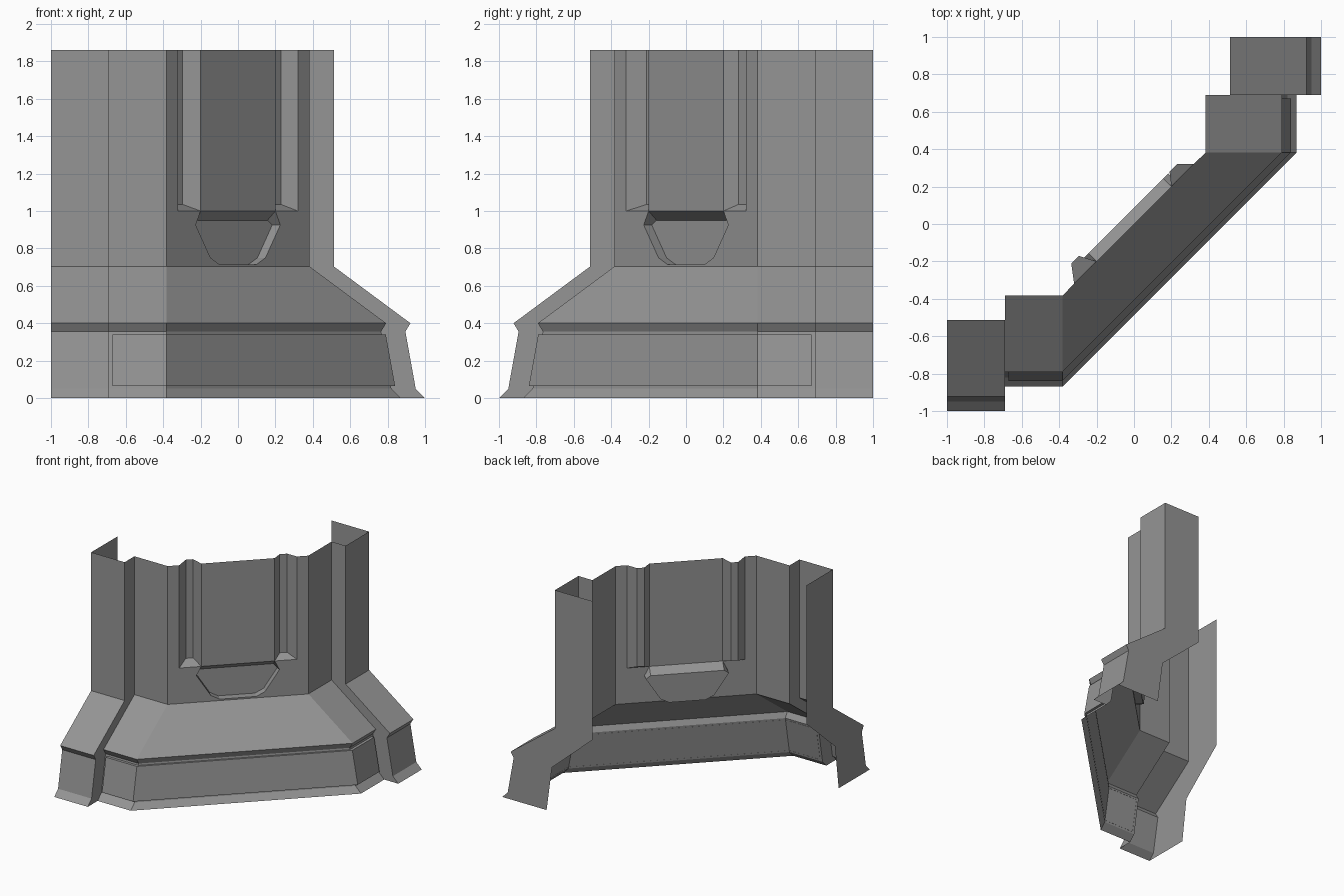
import bpy

cube = bpy.data.objects.get("Cube")
if cube:
    bpy.data.objects.remove(cube, do_unlink=True)

stone = bpy.data.materials.new("plain grey")
stone.use_nodes = True
GREY = (0.3, 0.3, 0.3, 1)
stone.diffuse_color = GREY
stone.node_tree.nodes["Principled BSDF"].inputs["Base Color"].default_value = GREY

TOP = 1.86
# Wall profile: distance outward and height, from the ground up
PIER = [(1.0, 0), (0.95, 0.05), (0.895, 0.355), (0.922, 0.4), (0.513, 0.703), (0.513, TOP)]
SETBACK = 0.13
MIDDLE = [(w - SETBACK, z) for w, z in PIER]
# Inner edge of the end walls, from the top down
INNER = [(0.165, TOP), (0.165, 0.7), (0.54, 0.37), (0.59, 0)]
STEP, BEND = 0.69, 0.383


def make(name, faces):
    """Build one flat-shaded object from a list of corner loops."""
    verts, index, polys = [], {}, []
    for face in faces:
        loop = []
        for p in face:
            key = tuple(round(c, 4) for c in p)
            if key not in index:
                index[key] = len(verts)
                verts.append(key)
            loop.append(index[key])
        polys.append(loop)
    mesh = bpy.data.meshes.new(name)
    mesh.from_pydata(verts, [], polys)
    mesh.materials.append(stone)
    obj = bpy.data.objects.new(name, mesh)
    bpy.context.collection.objects.link(obj)
    return obj


def sweep(rows):
    """Quads between matching points of stacked rows."""
    return [(lo[i], lo[i + 1], hi[i + 1], hi[i])
            for lo, hi in zip(rows, rows[1:]) for i in range(len(lo) - 1)]


def mirror(faces):
    """Reflect across the corner's diagonal, keeping faces outward."""
    return [[(-y, -x, z) for x, y, z in reversed(f)] for f in faces]


def bent_row(w, z, end):
    """Path around the chamfered corner at one height."""
    return [(-end, -w, z), (-BEND, -w, z), (w, BEND, z), (w, end, z)]


def on_wall(a, d, z):
    """Point on the diagonal wall: a along it, d behind it."""
    return (a - d, a + d, z)


# Piers at both ends, each with the step to the middle and a closed end wall
pier = sweep([[(-1, -w, z), (-STEP, -w, z), (-STEP, SETBACK - w, z)] for w, z in PIER])
pier.append([(-1, -w, z) for w, z in PIER + INNER])
make("right_pier", pier)
make("left_pier", mirror(pier))

# Flared base around the corner, and the two plain walls above it
make("corner_base", sweep([bent_row(w, z, STEP) for w, z in MIDDLE[:-1]]))
(w0, z0), (w1, z1) = MIDDLE[-2:]
side = sweep([[(-STEP, -w0, z0), (-BEND, -w0, z0)], [(-STEP, -w1, z1), (-BEND, -w1, z1)]])
make("right_side_wall", side)
make("left_side_wall", mirror(side))

# Raised band on the base, open at its hidden back
outer = [(0.84, 0.065), (0.79, 0.34)]
inner = [(w - 0.024, z) for w, z in outer]
band_rows = [bent_row(w, z, 0.67) for w, z in (inner[0], outer[0], outer[1], inner[1])]
band = sweep(band_rows)
band.append([r[0] for r in reversed(band_rows)])
band.append([r[-1] for r in band_rows])
make("base_band", band)

# Diagonal wall with openings for the niche and the two grooves
half = [(0.1, 0.715), (0.147, 0.75), (0.226, 0.925), (0.2, 1.0)]
right = [(0, z0), (BEND, z0), (BEND, TOP), (0.32, TOP), (0.32, 1.0)]
right += half[::-1] + [(0, 0.715)]
wall = [[on_wall(a, 0, z) for a, z in right],
        [on_wall(-a, 0, z) for a, z in reversed(right)],
        [on_wall(a, 0, z) for a, z in ((-0.2, 1), (0.2, 1), (0.2, TOP), (-0.2, TOP))]]
make("diagonal_wall", wall)

# Recessed niche with a sloping head
front = half + [(-a, z) for a, z in reversed(half)]
rim = [on_wall(a, 0, z) for a, z in front]
back = [on_wall(a, 0.043, min(z, 0.95)) for a, z in front]
niche = [back]
for i in range(len(rim)):
    j = (i + 1) % len(rim)
    niche.append((rim[i], rim[j], back[j], back[i]))
make("niche", niche)


# Vertical grooves with sloping sills
def groove(name, section):
    sill = [on_wall(a, d, 1.035 if d else 1.0) for a, d in section]
    head = [on_wall(a, d, TOP) for a, d in section]
    make(name, sweep([sill, head]) + [[sill[0]] + sill[:0:-1]])


groove("right_groove", [(-0.32, 0), (-0.273, 0.0625), (-0.233, 0.0625), (-0.2, 0)])
groove("left_groove", [(0.2, 0), (0.235, 0.045), (0.275, 0.045), (0.32, 0)])
